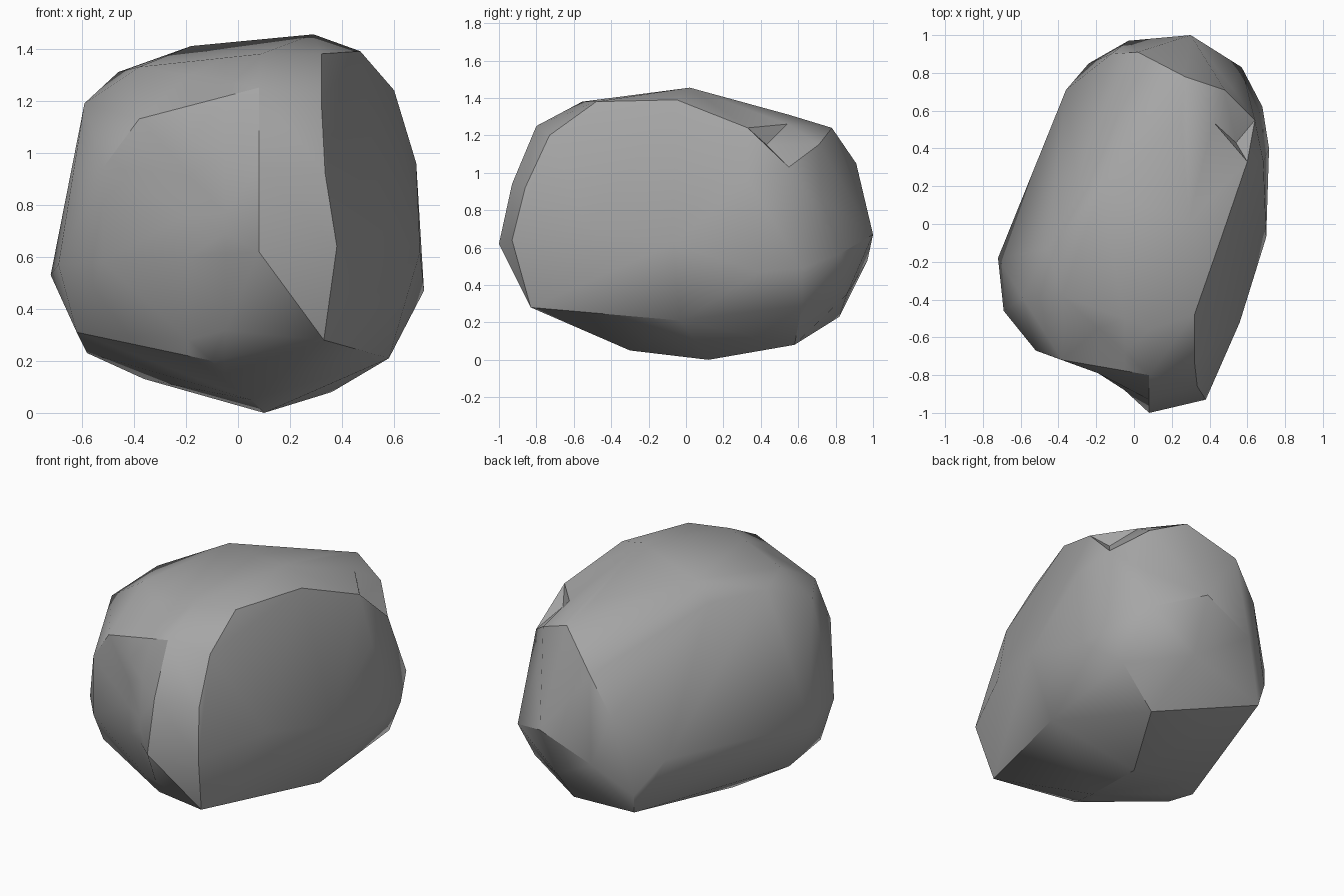
import bpy, bmesh, math
from mathutils import Vector

if "Cube" in bpy.data.objects:
    bpy.data.objects.remove(bpy.data.objects["Cube"])

# corner points of the boulder, from the ground upward
CORNERS = [
    # underside and lower rim
    (0.10, 0.12, 0.0), (0.05, -0.30, 0.05), (0.36, 0.58, 0.08), (-0.36, 0.05, 0.13),
    (-0.10, -0.63, 0.20), (0.33, -0.83, 0.28), (0.58, -0.03, 0.21),
    (0.60, 0.62, 0.29), (0.28, 0.86, 0.35), (-0.22, 0.82, 0.23),
    (-0.58, -0.18, 0.23), (-0.62, -0.43, 0.31),
    # widest ring
    (0.08, -1.0, 0.62), (0.38, -0.93, 0.64), (0.56, -0.52, 0.70), (0.70, -0.07, 0.62),
    (0.715, 0.40, 0.47), (0.68, 0.62, 0.49), (0.57, 0.83, 0.57), (0.30, 1.0, 0.67),
    (-0.03, 0.97, 0.53), (-0.24, 0.85, 0.35), (-0.36, 0.71, 0.55),
    (-0.72, -0.18, 0.53), (-0.69, -0.46, 0.57), (-0.52, -0.67, 0.58),
    # shoulders
    (0.08, -0.93, 0.94), (0.335, -0.86, 0.92), (0.32, -0.73, 1.20), (0.08, -0.80, 1.25),
    (-0.38, -0.72, 1.13), (-0.52, -0.67, 0.94), (-0.59, -0.39, 1.19), (0.685, 0.33, 0.96),
    (0.64, 0.55, 1.03), (0.48, 0.71, 1.15), (0.02, 0.91, 1.05), (-0.12, 0.90, 0.82),
    # crown
    (0.09, -0.555, 1.38), (0.32, -0.48, 1.38), (0.47, -0.05, 1.39), (0.60, 0.33, 1.24),
    (0.42, 0.54, 1.26), (0.25, 0.55, 1.31), (0.27, 0.78, 1.24), (0.29, 0.02, 1.455),
    (-0.18, 0.17, 1.41), (-0.30, 0.20, 1.31), (-0.46, -0.13, 1.31), (-0.38, -0.38, 1.33),
]

bm = bmesh.new()
for p in CORNERS:
    bm.verts.new(p)
hull = bmesh.ops.convex_hull(bm, input=bm.verts[:])
bmesh.ops.delete(bm, geom=[g for g in hull["geom_interior"] if isinstance(g, bmesh.types.BMVert)],
                 context='VERTS')


def hollow(start, end, point):
    """Split the edge between two corners and move the new corner inward."""
    start, end = Vector(start), Vector(end)

    def miss(e):
        a, b = e.verts[0].co, e.verts[1].co
        return min((a - start).length + (b - end).length, (b - start).length + (a - end).length)

    cut = bmesh.ops.subdivide_edges(bm, edges=[min(bm.edges, key=miss)], cuts=1)
    for v in {g for g in cut["geom_inner"] if isinstance(g, bmesh.types.BMVert)}:
        v.co = point
    bmesh.ops.triangulate(bm, faces=[f for f in bm.faces if len(f.verts) > 3])


# hollows at the upper back right
hollow((0.60, 0.33, 1.24), (0.48, 0.71, 1.15), (0.54, 0.43, 1.15))
hollow((0.48, 0.71, 1.15), (0.57, 0.83, 0.57), (0.52, 0.72, 0.87))

# shallow upright furrow at the front left
for x, limit in ((-0.19, -0.79), (-0.05, -0.88)):
    front = [f for f in bm.faces if f.calc_center_median().y < -0.55]
    geom = front + list({e for f in front for e in f.edges}) + list({v for f in front for v in f.verts})
    bmesh.ops.bisect_plane(bm, geom=geom, plane_co=(x, 0, 0), plane_no=(1, 0, 0))
    for v in bm.verts:
        if abs(v.co.x - x) < 0.001:
            v.co.y = max(v.co.y, limit)
bmesh.ops.triangulate(bm, faces=bm.faces[:])
bmesh.ops.recalc_face_normals(bm, faces=bm.faces[:])

mesh = bpy.data.meshes.new("boulder")
bm.to_mesh(mesh)
bm.free()
boulder = bpy.data.objects.new("boulder", mesh)
bpy.context.collection.objects.link(boulder)

stone = bpy.data.materials.new("stone grey")
stone.diffuse_color = (0.38, 0.38, 0.38, 1)
stone.use_nodes = True
stone.node_tree.nodes["Principled BSDF"].inputs["Base Color"].default_value = stone.diffuse_color
mesh.materials.append(stone)

# smooth faces with crisp edges
bpy.context.view_layer.objects.active = boulder
boulder.select_set(True)
bpy.ops.object.shade_smooth_by_angle(angle=math.radians(33))
